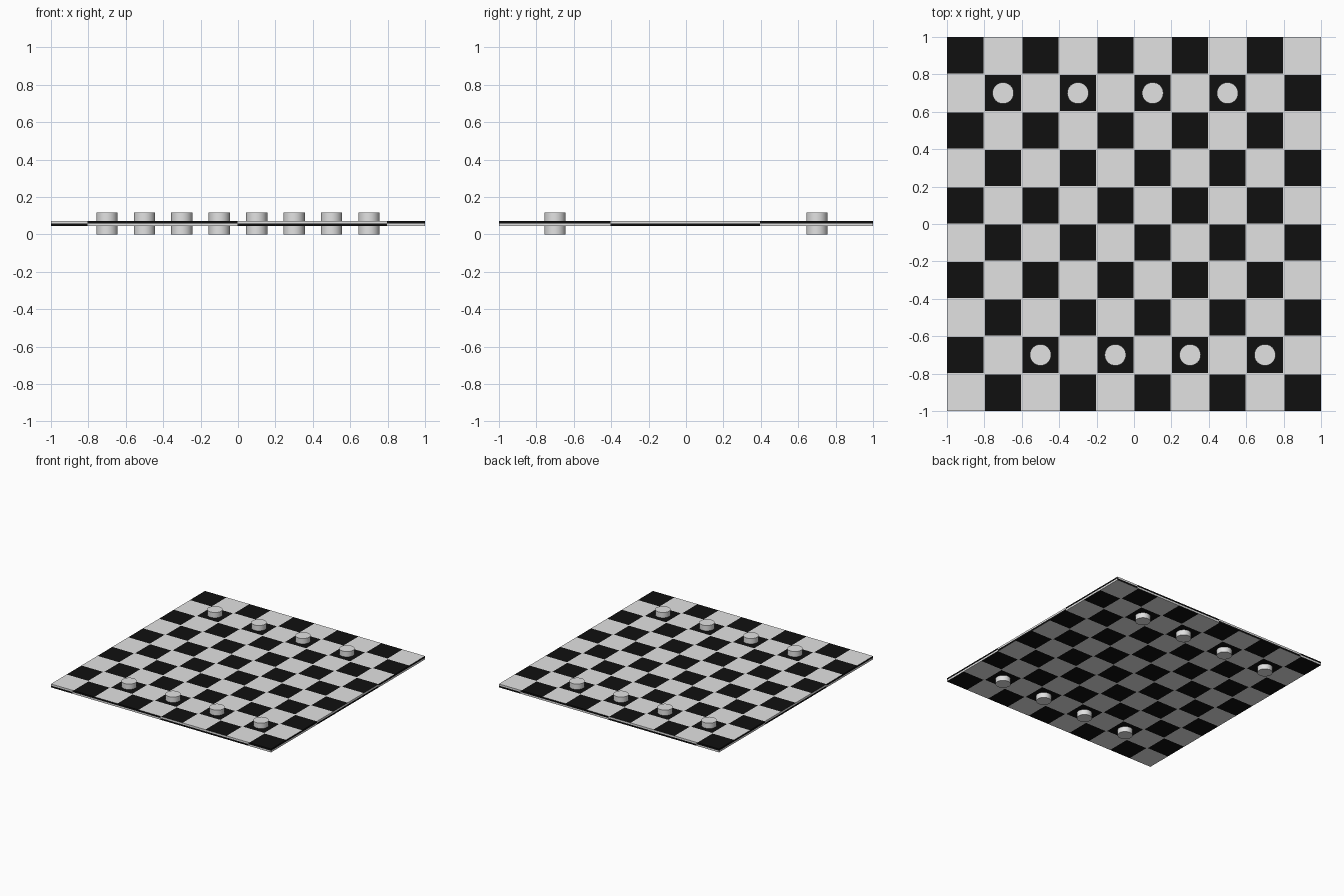
import bpy, bmesh, math

if "Cube" in bpy.data.objects:
    bpy.data.objects.remove(bpy.data.objects["Cube"])

def material(name, rgb):
    m = bpy.data.materials.new(name)
    m.diffuse_color = (*rgb, 1)
    m.use_nodes = True
    m.node_tree.nodes["Principled BSDF"].inputs["Base Color"].default_value = m.diffuse_color
    return m

light = material("light_grey", (0.76, 0.76, 0.76))
black = material("black", (0.005, 0.005, 0.005))

Z0, Z1 = 0.044, 0.072
ZM = (Z0 + Z1) / 2
GAP = 0.004

# Cuts across the board: ten cells with hairline light gaps between them
cuts = [-1.0]
for k in range(1, 10):
    b = -1 + 0.2 * k
    cuts += [b - GAP, b + GAP]
cuts.append(1.0)
spans = list(zip(cuts, cuts[1:]))

bm = bmesh.new()

def face(points, dark):
    f = bm.faces.new([bm.verts.new(p) for p in points])
    f.material_index = int(dark)

# Chequered top and underside
for i, (xa, xb) in enumerate(spans):
    for j, (ya, yb) in enumerate(spans):
        dark = i % 2 == 0 and j % 2 == 0 and (i // 2 + j // 2) % 2 == 1
        ring = [(xa, ya), (xb, ya), (xb, yb), (xa, yb)]
        face([(x, y, Z1) for x, y in ring], dark)
        face([(x, y, Z0) for x, y in reversed(ring)], dark)

# Edge bands: two rows of long alternating dashes on each side
for side in range(4):
    c, s = [(1, 0), (0, 1), (-1, 0), (0, -1)][side]
    shift = 0.8 if side % 2 == 0 else 1.2
    for a, b in spans:
        k = math.floor(((a + b) / 2 + shift) / 0.8)
        for za, zb, odd in ((ZM, Z1, 0), (Z0, ZM, 1)):
            ring = [(a, za), (b, za), (b, zb), (a, zb)]
            face([(u * c + s, u * s - c, z) for u, z in ring], k % 2 == odd)

bmesh.ops.remove_doubles(bm, verts=bm.verts, dist=0.0005)
mesh = bpy.data.meshes.new("board")
bm.to_mesh(mesh)
bm.free()
mesh.materials.append(light)
mesh.materials.append(black)
board = bpy.data.objects.new("board", mesh)
bpy.context.collection.objects.link(board)

# Round pieces passing through the board, one row at each end
for n in range(4):
    for sign in (1, -1):
        x = sign * (-0.7 + 0.4 * n)
        bpy.ops.mesh.primitive_cylinder_add(vertices=32, radius=0.057, depth=0.116,
                                            location=(x, sign * 0.7, 0.058))
        piece = bpy.context.object
        piece.name = "round_piece"
        piece.data.materials.append(light)
        bpy.ops.object.shade_smooth_by_angle(angle=math.radians(30))
